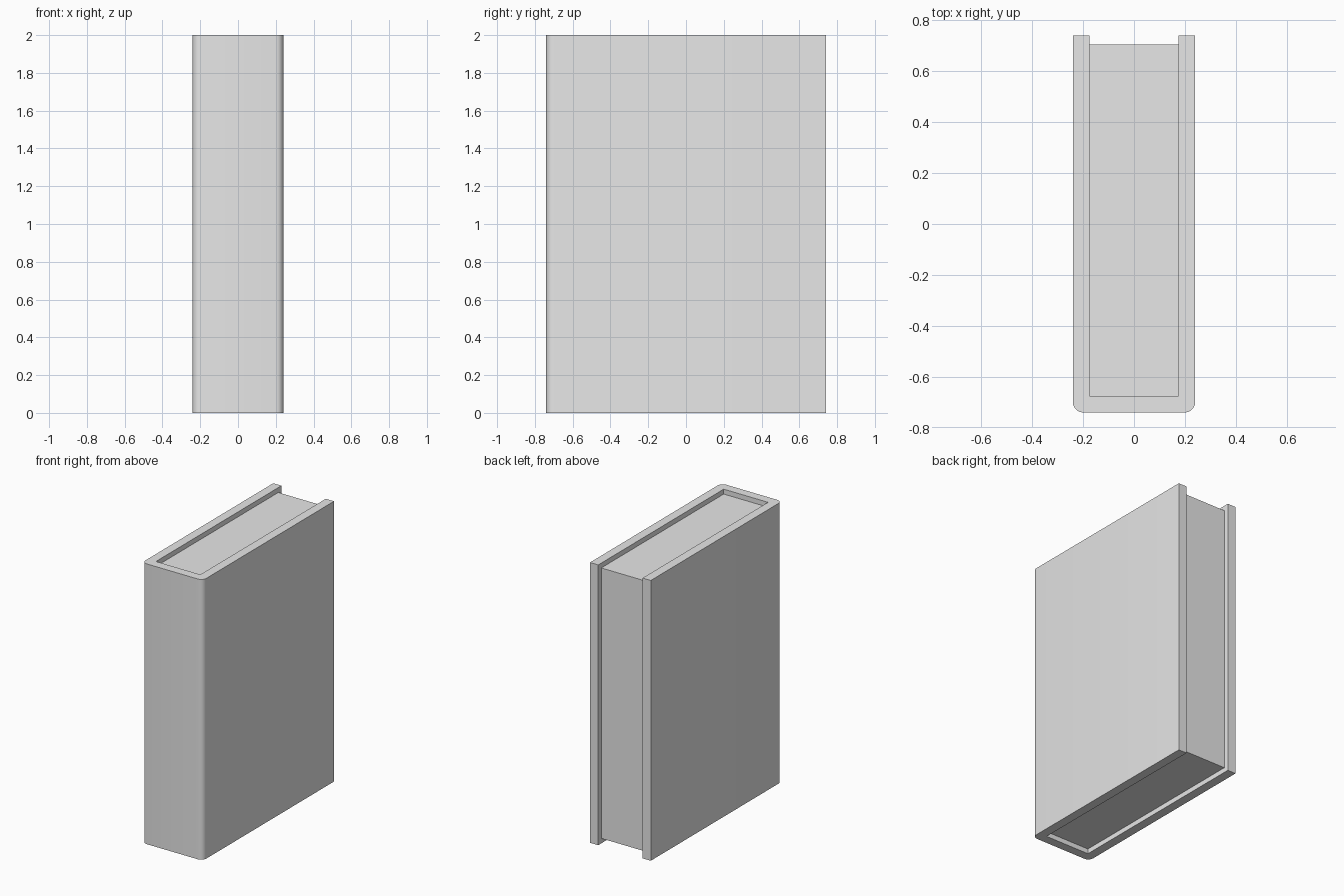
import bpy, bmesh, math

if "Cube" in bpy.data.objects:
    bpy.data.objects.remove(bpy.data.objects["Cube"])

grey = bpy.data.materials.new("plain_grey")
grey.diffuse_color = (0.8, 0.8, 0.8, 1)
grey.use_nodes = True
grey.node_tree.nodes["Principled BSDF"].inputs["Base Color"].default_value = grey.diffuse_color

HALF_W, HALF_D, HEIGHT = 0.24, 0.74, 2.0   # outer cover size
BOARD = 0.065                              # cover thickness
RECESS = 0.035                             # page block inset at top, bottom and fore edge
RADIUS, STEPS = 0.04, 5                    # rounding of the spine corners


def extrude_profile(name, points, z0, z1):
    """Extrude a closed counter-clockwise xy outline from z0 to z1."""
    bm = bmesh.new()
    face = bm.faces.new([bm.verts.new((x, y, z0)) for x, y in points])
    out = bmesh.ops.extrude_face_region(bm, geom=[face], use_keep_orig=True)
    top = [v for v in out["geom"] if isinstance(v, bmesh.types.BMVert)]
    bmesh.ops.translate(bm, verts=top, vec=(0, 0, z1 - z0))
    bmesh.ops.recalc_face_normals(bm, faces=bm.faces[:])
    mesh = bpy.data.meshes.new(name)
    bm.to_mesh(mesh)
    bm.free()
    mesh.materials.append(grey)
    obj = bpy.data.objects.new(name, mesh)
    bpy.context.collection.objects.link(obj)
    return obj


# Cover: U-shaped outline with a rounded spine, right half mirrored to the left
inner_w = HALF_W - BOARD
spine_y = -HALF_D + BOARD
corner = []
for i in range(STEPS + 1):
    a = math.radians(-90 + 90 * i / STEPS)
    corner.append((HALF_W - RADIUS + RADIUS * math.cos(a),
                   -HALF_D + RADIUS + RADIUS * math.sin(a)))
right = corner + [(HALF_W, HALF_D), (inner_w, HALF_D), (inner_w, spine_y)]
left = [(-x, y) for x, y in reversed(right)]
cover = extrude_profile("cover", right + left, 0, HEIGHT)

# Smooth only the rounded spine corners
bpy.context.view_layer.objects.active = cover
cover.select_set(True)
bpy.ops.object.shade_smooth_by_angle(angle=math.radians(30))

# Page block held between the boards
back_y = HALF_D - RECESS
extrude_profile("page_block",
                [(-inner_w, spine_y), (inner_w, spine_y), (inner_w, back_y), (-inner_w, back_y)],
                RECESS, HEIGHT - RECESS)
